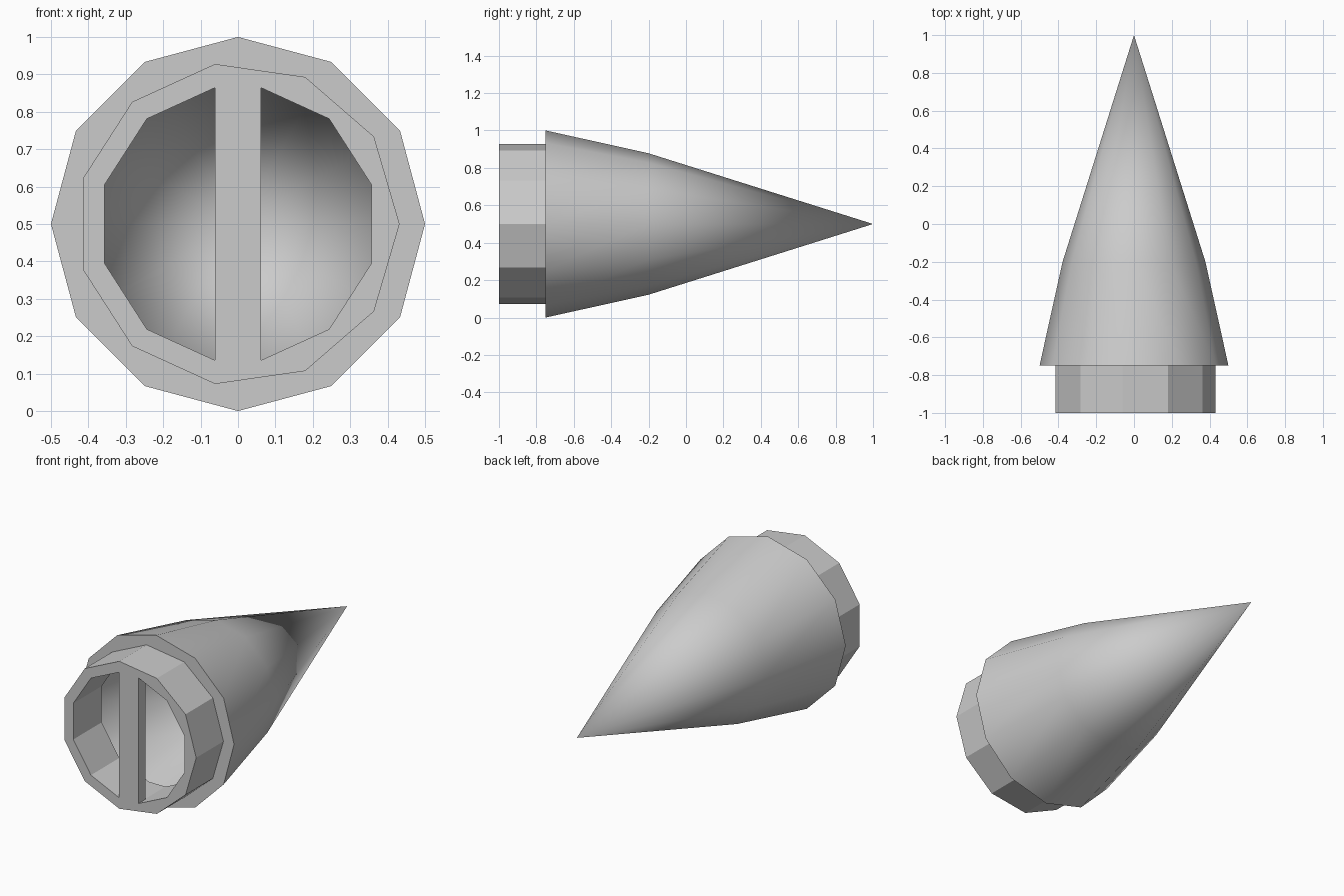
import bpy, bmesh, math

cube = bpy.data.objects.get("Cube")
if cube:
    bpy.data.objects.remove(cube, do_unlink=True)

MID = 0.5  # height of the long axis

grey = bpy.data.materials.new("light_grey")
grey.use_nodes = True
grey.diffuse_color = (0.6, 0.6, 0.6, 1)
grey.node_tree.nodes["Principled BSDF"].inputs["Base Color"].default_value = (0.6, 0.6, 0.6, 1)


def polygon(sides, radius, start=0.0):
    """Points (x, z) around the long axis."""
    step = math.tau / sides
    return [(radius * math.cos(start + i * step), radius * math.sin(start + i * step))
            for i in range(sides)]


def loop(bm, points, y):
    return [bm.verts.new((x, y, MID + z)) for x, z in points]


def skin(bm, a, b):
    """Quads between two loops of equal length."""
    n = len(a)
    for i in range(n):
        j = (i + 1) % n
        bm.faces.new((a[i], a[j], b[j], b[i]))


def finish(bm, name):
    bmesh.ops.recalc_face_normals(bm, faces=bm.faces)
    mesh = bpy.data.meshes.new(name)
    bm.to_mesh(mesh)
    bm.free()
    mesh.materials.append(grey)
    obj = bpy.data.objects.new(name, mesh)
    bpy.context.collection.objects.link(obj)
    return obj


# Hollow cone: base rim, widest ring, knee ring and point
bm = bmesh.new()
rings = [loop(bm, polygon(12, r), y) for r, y in ((0.405, -0.75), (0.5, -0.75), (0.378, -0.2))]
skin(bm, rings[0], rings[1])
skin(bm, rings[1], rings[2])
tip = bm.verts.new((0, 1, MID))
for i in range(12):
    bm.faces.new((rings[2][i], rings[2][(i + 1) % 12], tip))
cone = finish(bm, "cone_shell")
bpy.ops.object.select_all(action="DESELECT")
cone.select_set(True)
bpy.context.view_layer.objects.active = cone
bpy.ops.object.shade_smooth_by_angle(angle=math.radians(40))

# Collar: eleven-sided outside, mirrored bore inside
step = math.tau / 11
right = [(0.372 * math.cos(k * step), 0.372 * math.sin(k * step))
         for k in (-2.5, -1.5, -0.5, 0.5, 1.5, 2.5)]
bore = right + [(-x, z) for x, z in reversed(right)]
rim = polygon(11, 0.432)
bm = bmesh.new()
ends = []
for y in (-1.0, -0.74):
    outer, inner = loop(bm, rim, y), loop(bm, bore, y)
    edges = [bm.edges.new((ring[i], ring[(i + 1) % len(ring)]))
             for ring in (outer, inner) for i in range(len(ring))]
    bmesh.ops.triangle_fill(bm, edges=edges, use_beauty=True)
    ends.append((outer, inner))
skin(bm, ends[0][0], ends[1][0])
skin(bm, ends[0][1], ends[1][1])
finish(bm, "collar")

# Upright bar across the opening
bm = bmesh.new()
bmesh.ops.create_cube(bm, size=1)
for v in bm.verts:
    v.co = (v.co.x * 0.124, -0.968 + v.co.y * 0.064, MID + v.co.z * 0.74)
finish(bm, "crossbar")
